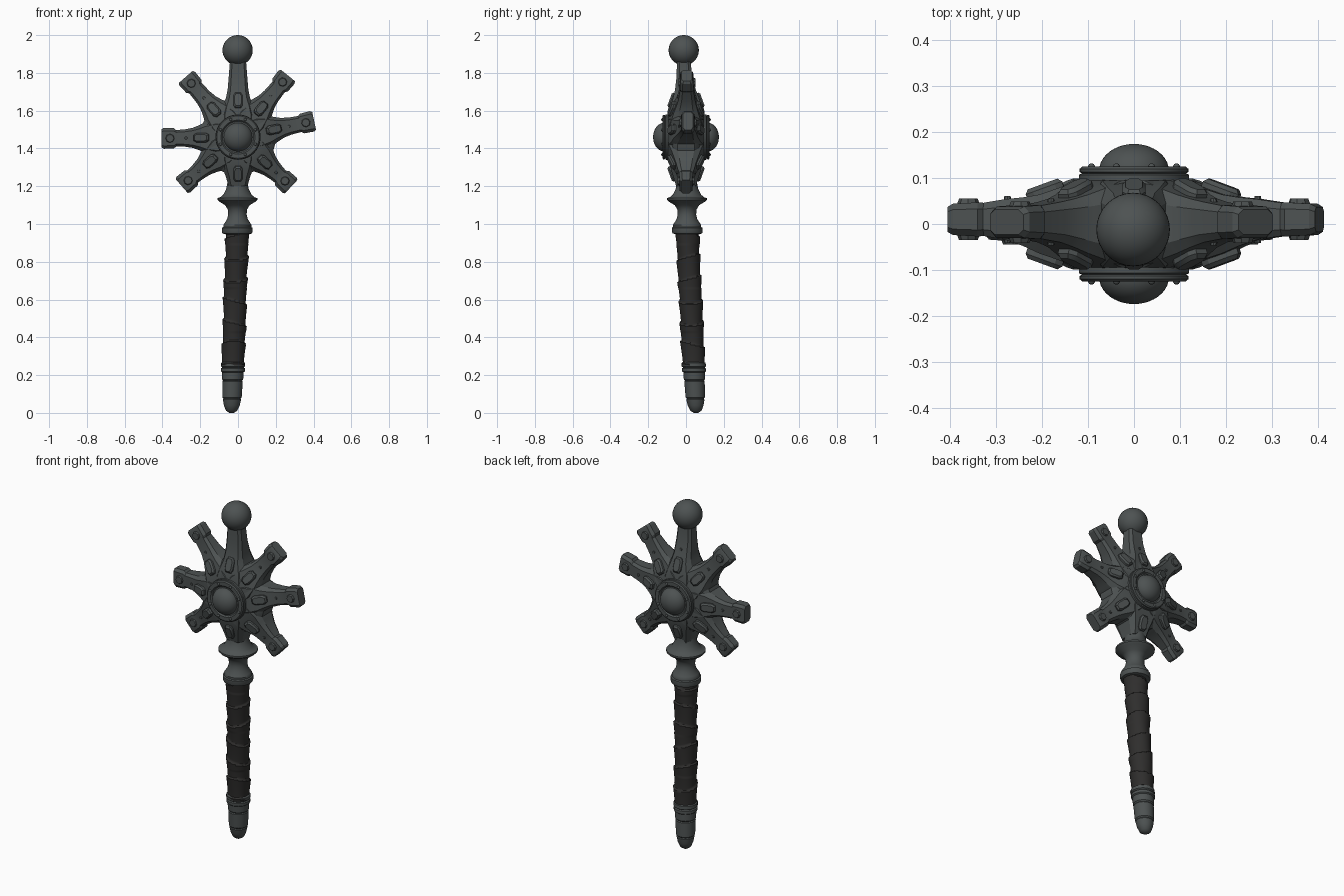
import bpy, bmesh, math
from mathutils import Matrix, Vector

if "Cube" in bpy.data.objects:
    bpy.data.objects.remove(bpy.data.objects["Cube"])

def material(name, col):
    m = bpy.data.materials.new(name)
    m.diffuse_color = (*col, 1)
    m.use_nodes = True
    m.node_tree.nodes["Principled BSDF"].inputs["Base Color"].default_value = m.diffuse_color
    return m

METAL = material("dark grey metal", (0.075, 0.085, 0.085))
LEATHER = material("black leather", (0.028, 0.027, 0.026))
HUB = Vector((0, 0, 1.46))

def finish(bm, name, mat, angle=35):
    bmesh.ops.remove_doubles(bm, verts=bm.verts, dist=1e-5)
    bmesh.ops.recalc_face_normals(bm, faces=bm.faces)
    me = bpy.data.meshes.new(name)
    bm.to_mesh(me)
    bm.free()
    ob = bpy.data.objects.new(name, me)
    bpy.context.collection.objects.link(ob)
    me.materials.append(mat)
    bpy.context.view_layer.objects.active = ob
    for o in bpy.context.selected_objects:
        o.select_set(False)
    ob.select_set(True)
    bpy.ops.object.shade_smooth_by_angle(angle=math.radians(angle))
    return ob

def loft(bm, rings):
    """Skin a list of equal-length point rings and cap both ends."""
    vr = [[bm.verts.new(p) for p in r] for r in rings]
    n = len(vr[0])
    for a, b in zip(vr, vr[1:]):
        for i in range(n):
            bm.faces.new((a[i], a[(i + 1) % n], b[(i + 1) % n], b[i]))
    bm.faces.new(vr[0])
    bm.faces.new(vr[-1])

def axis_at(z):
    """The handle leans slightly below the collar."""
    t = max(0, 1.0 - z)
    return -0.003 - 0.031 * t, 0.005 + 0.048 * t

def circle_z(z, r, n=32):
    cx, cy = axis_at(z)
    return [(cx + (r(k / n * math.tau) if callable(r) else r) * math.cos(k / n * math.tau),
             cy + (r(k / n * math.tau) if callable(r) else r) * math.sin(k / n * math.tau), z) for k in range(n)]

def turned(name, profile, mat=METAL):
    bm = bmesh.new()
    loft(bm, [circle_z(z, r) for r, z in profile])
    return finish(bm, name, mat)

# Pommel cap with grooves and double band
turned("pommel_cap", [(0.012, 0.0), (0.03, 0.012), (0.042, 0.04), (0.048, 0.07), (0.045, 0.075), (0.051, 0.082),
    (0.054, 0.165), (0.05, 0.17), (0.056, 0.177), (0.057, 0.215), (0.063, 0.22), (0.063, 0.236),
    (0.056, 0.24), (0.064, 0.246), (0.064, 0.264), (0.055, 0.27)])

# Leather grip with overlapping tilted wraps
def wrap(z):
    def r(a):
        u = (z - 0.25) / 0.115 + 0.16 * math.sin(a + 1.7 * math.floor((z - 0.2) / 0.23))
        f = u - math.floor(u)
        return 0.057 + 0.009 * f ** 1.5 + 0.0012 * math.sin(3 * a + 17 * z)
    return r
bm = bmesh.new()
loft(bm, [circle_z(0.25 + 0.71 * i / 110, wrap(0.25 + 0.71 * i / 110)) for i in range(111)])
finish(bm, "leather_grip", LEATHER, 40)

# Collar, neck, flange and socket rising into the head
turned("collar_and_neck", [(0.06, 0.945), (0.078, 0.95), (0.081, 0.957), (0.081, 0.98), (0.074, 0.984), (0.074, 0.996),
    (0.068, 1.005), (0.055, 1.025), (0.049, 1.05), (0.05, 1.075), (0.065, 1.10), (0.095, 1.118), (0.105, 1.128),
    (0.105, 1.137), (0.09, 1.142), (0.075, 1.155), (0.06, 1.185), (0.053, 1.22), (0.055, 1.26), (0.065, 1.31), (0.07, 1.40)])

def arm_matrix(deg):
    """Local x runs out along the arm, y stays world y."""
    return Matrix.Translation(HUB) @ Matrix.Rotation(-math.radians(deg), 4, 'Y')

def section(x, w, t, off):
    c, d = w * 0.72, t * 0.62
    yz = [(-t, -c), (-t, c), (-d, w), (d, w), (t, c), (t, -c), (d, -w), (-d, -w)]
    return [(x, y + off, z) for y, z in yz]

# Seven arms: six with block tips, the upright one carries the ball
ARMS = [(12, 0.412, 0.01), (51, 0.42, 0.004), (131, 0.422, 0.004), (181, 0.405, 0.01), (221, 0.395, 0.0), (317, 0.385, 0.0)]
for i, (deg, L, off) in enumerate(ARMS):
    bm = bmesh.new()
    shape = [(0.02, 0.10, 0.10, 0), (0.12, 0.095, 0.094, 0), (0.17, 0.083, 0.076, 0), (0.205, 0.066, 0.064, 0),
             (0.24, 0.053, 0.053, off / 2), (0.28, 0.046, 0.044, off), (L - 0.078, 0.043, 0.036, off),
             (L - 0.066, 0.053, 0.037, off), (L - 0.012, 0.055, 0.034, off), (L, 0.048, 0.027, off)]
    loft(bm, [section(*s) for s in shape])
    bm.transform(arm_matrix(deg))
    finish(bm, f"arm_{i + 1}", METAL, 28)

bm = bmesh.new()
loft(bm, [section(*s) for s in [(0.02, 0.10, 0.10, 0), (0.12, 0.095, 0.094, 0), (0.17, 0.08, 0.08, 0), (0.21, 0.063, 0.068, 0),
    (0.25, 0.055, 0.055, -0.003), (0.32, 0.049, 0.042, -0.008), (0.40, 0.043, 0.036, -0.012), (0.44, 0.043, 0.036, -0.012)]])
bm.transform(arm_matrix(90))
finish(bm, "upright_arm", METAL, 28)

bm = bmesh.new()
bmesh.ops.create_uvsphere(bm, u_segments=32, v_segments=20, radius=0.08, matrix=Matrix.Translation((-0.002, -0.012, 1.92)))
finish(bm, "top_ball", METAL)

# Lower web of the hub that blends into the socket
bm = bmesh.new()
loft(bm, [section(*s) for s in [(0.02, 0.10, 0.10, 0), (0.12, 0.095, 0.094, 0), (0.17, 0.08, 0.08, 0),
    (0.21, 0.064, 0.067, 0), (0.26, 0.05, 0.052, 0)]])
bm.transform(arm_matrix(270))
finish(bm, "socket_web", METAL, 28)

# Lathed hub, flange disc and dome on both faces
def lathe_y(name, profile, n=48):
    bm = bmesh.new()
    loft(bm, [[(r * math.cos(k / n * math.tau), y, HUB.z + r * math.sin(k / n * math.tau)) for k in range(n)]
              for r, y in profile])
    return finish(bm, name, METAL, 30)

half = [(0.2, 0.045), (0.18, 0.066), (0.12, 0.09)]
lathe_y("hub_core", [(r, -y) for r, y in reversed(half)] + half)
for side, tag in ((-1, "front"), (1, "back")):
    lathe_y(f"{tag}_disc", [(r, side * y) for r, y in [(0.112, 0.05), (0.112, 0.09), (0.12, 0.095), (0.12, 0.107),
        (0.113, 0.11), (0.118, 0.113), (0.118, 0.12), (0.112, 0.125), (0.09, 0.125), (0.083, 0.118), (0.07, 0.118)]])
    lathe_y(f"{tag}_dome", [(0.076, side * 0.10)] + [(0.076 * math.cos(a), side * (0.115 + 0.059 * math.sin(a)))
        for a in [j * math.pi / 20 for j in range(10)]] + [(0.002, side * 0.174)])
    # Small rivets around the disc
    bm = bmesh.new()
    for k in range(8):
        a = (k + 0.5) * math.pi / 4
        p = Vector((0.1 * math.cos(a), side * 0.124, HUB.z + 0.1 * math.sin(a)))
        bmesh.ops.create_icosphere(bm, subdivisions=2, radius=0.008, matrix=Matrix.Translation(p))
    finish(bm, f"{tag}_disc_rivets", METAL)

    # Raised oblong studs at arm roots, round studs at arm tips
    roots, tips = bmesh.new(), bmesh.new()
    for deg, L, off in ARMS + [(90, 0, 0), (270, 0, 0)]:
        M = arm_matrix(deg)
        slope = Matrix.Rotation(-side * math.radians(20), 4, 'Z')
        box = bmesh.new()
        loft(box, [[(sx * lx, side * y, sz * lz) for sx, sz in ((-1, -.6), (-.6, -1), (.6, -1), (1, -.6), (1, .6), (.6, 1), (-.6, 1), (-1, .6))]
                   for lx, lz, y in ((0.042, 0.025, -0.02), (0.042, 0.025, 0.011), (0.034, 0.018, 0.02))])
        box.transform(M @ Matrix.Translation((0.192, side * 0.068, 0)) @ slope)
        me = bpy.data.meshes.new("stud")
        box.to_mesh(me)
        box.free()
        roots.from_mesh(me)
        bpy.data.meshes.remove(me)
        for x, y, r, h in ([(L - 0.045, off + side * 0.036, 0.027, 0.018)] if L else []) + \
                          ([(0.275, off + side * 0.045, 0.009, 0.012)] if deg != 270 else []):
            bmesh.ops.create_cone(tips, cap_ends=True, segments=8, radius1=r, radius2=r * 0.75, depth=h,
                matrix=M @ Matrix.Translation((x, y, 0)) @ Matrix.Rotation(-side * math.pi / 2, 4, 'X'))
    finish(roots, f"{tag}_root_studs", METAL, 25)
    finish(tips, f"{tag}_tip_studs", METAL, 25)
